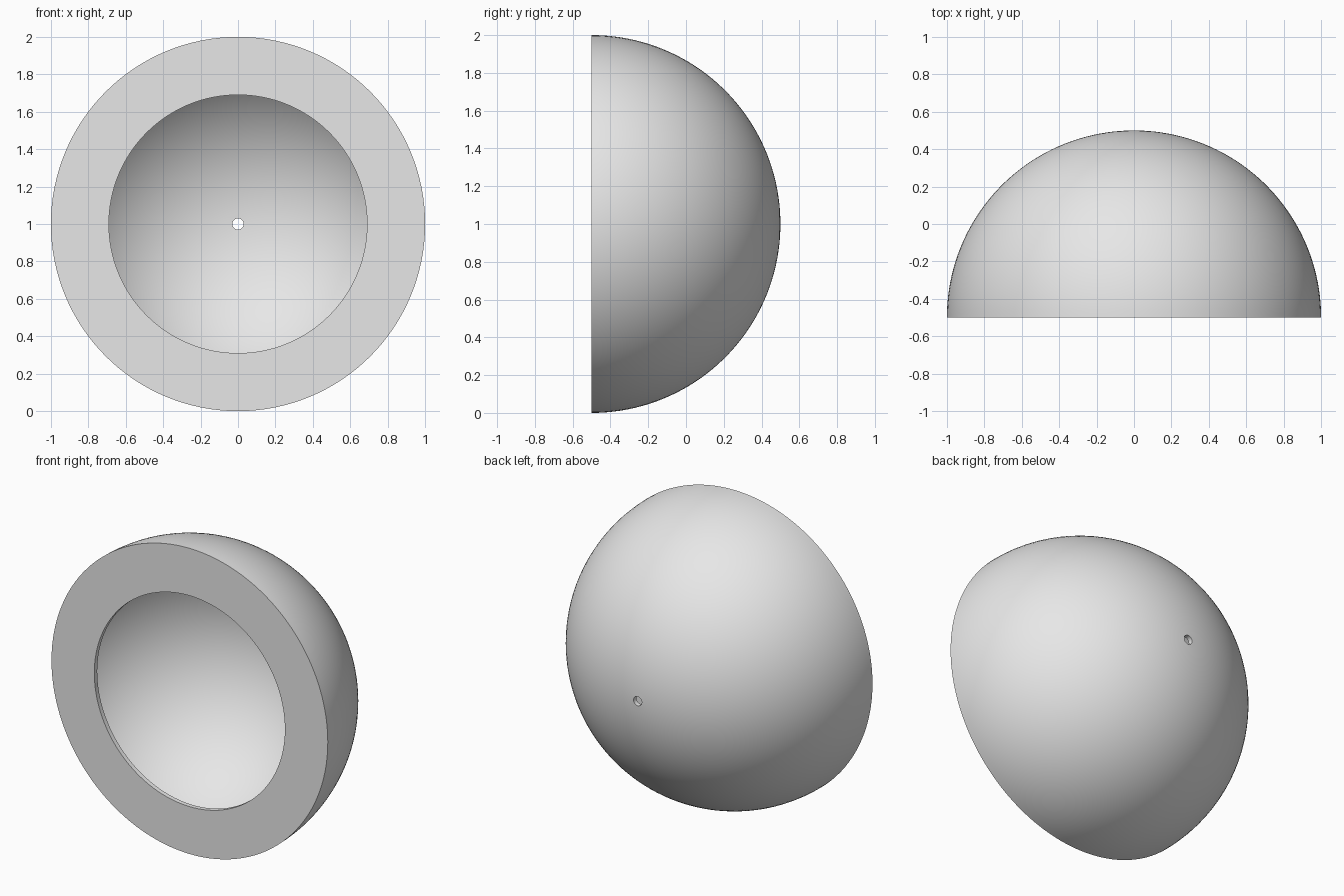
import bpy
import bmesh
from math import asin, cos, pi, sin
from mathutils import Vector

cube = bpy.data.objects.get("Cube")
if cube:
    bpy.data.objects.remove(cube, do_unlink=True)

OUTER = 1.0       # dome radius
WALL = 0.03       # thickness of shell and front plate
OPENING = 0.69    # radius of the front opening
HOLE = 0.03       # radius of the small hole at the back
FRONT = -0.5
STEPS, SEGMENTS = 40, 128
INNER = OUTER - WALL


def arc(radius, start, end):
    """Points on a dome section; angle is measured from the back pole."""
    angles = [start + (end - start) * i / STEPS for i in range(STEPS + 1)]
    return [Vector((radius * sin(a), FRONT + radius * cos(a), 1)) for a in angles]


# Closed wall section: outer dome, front plate with lip, inner dome
section = arc(OUTER, asin(HOLE / OUTER), pi / 2)
section += [Vector((OPENING, FRONT, 1)), Vector((OPENING, FRONT + WALL, 1))]
section += arc(INNER, pi / 2 - asin(WALL / INNER), asin(HOLE / INNER))

# Revolve the section around the front-to-back axis
bm = bmesh.new()
verts = [bm.verts.new(p) for p in section]
edges = [bm.edges.new((v, verts[i - 1])) for i, v in enumerate(verts)]
bmesh.ops.spin(bm, geom=verts + edges, cent=(0, 0, 1), axis=(0, 1, 0),
               angle=2 * pi, steps=SEGMENTS, use_merge=True)
bmesh.ops.remove_doubles(bm, verts=bm.verts, dist=0.0001)
bmesh.ops.recalc_face_normals(bm, faces=bm.faces)

mesh = bpy.data.meshes.new("hollow_dome")
bm.to_mesh(mesh)
bm.free()
dome = bpy.data.objects.new("hollow_dome", mesh)
bpy.context.collection.objects.link(dome)

# Plain grey material
grey = bpy.data.materials.new("light_grey")
grey.use_nodes = True
colour = (0.8, 0.8, 0.8, 1)
grey.diffuse_color = colour
grey.node_tree.nodes["Principled BSDF"].inputs["Base Color"].default_value = colour
mesh.materials.append(grey)

# Smooth domes with crisp rims
bpy.ops.object.select_all(action="DESELECT")
dome.select_set(True)
bpy.context.view_layer.objects.active = dome
bpy.ops.object.shade_smooth_by_angle(angle=pi / 6)
